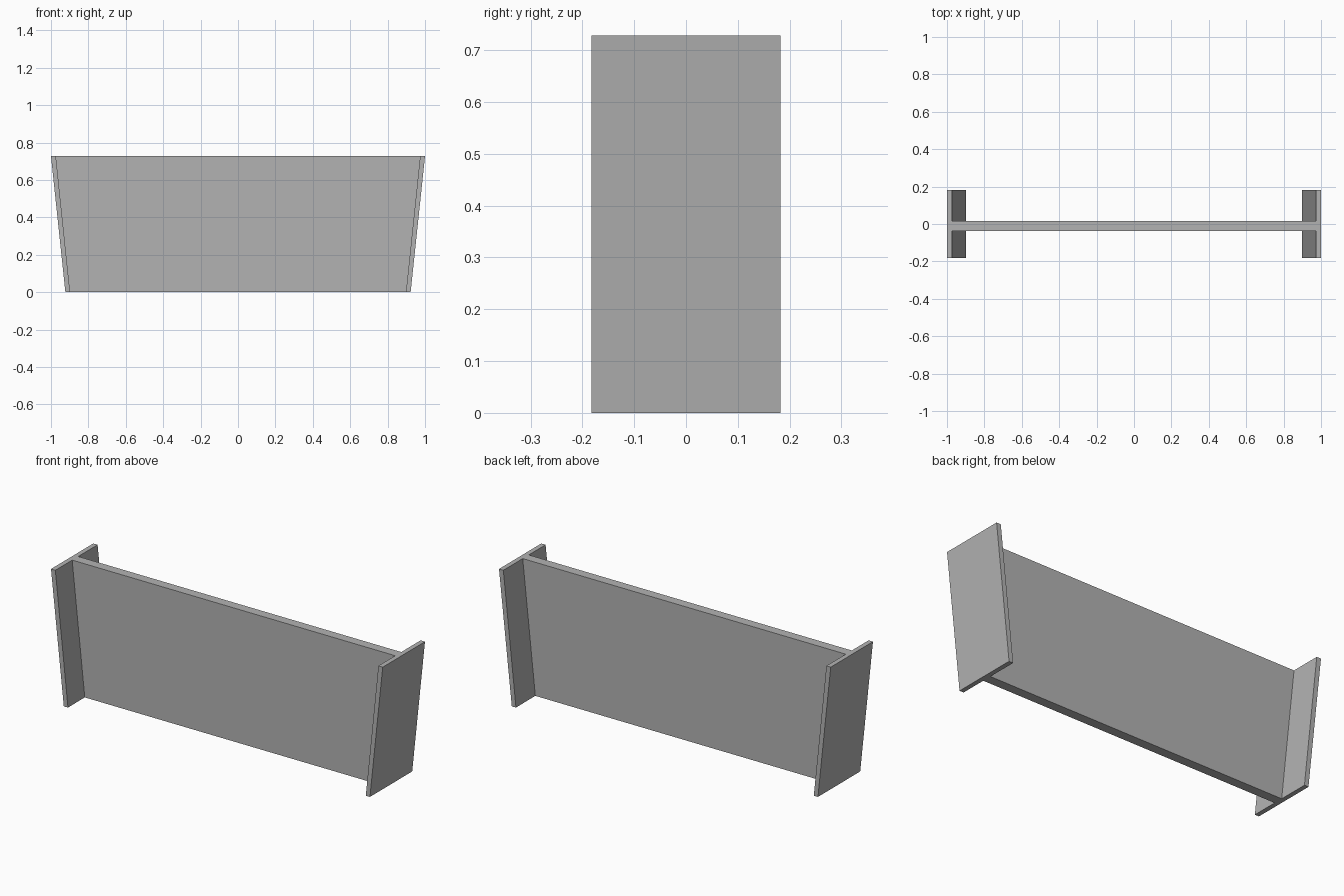
import bpy
import bmesh

cube = bpy.data.objects.get("Cube")
if cube:
    bpy.data.objects.remove(cube, do_unlink=True)

HEIGHT = 0.728

grey = bpy.data.materials.new("plain grey")
grey.use_nodes = True
colour = (0.45, 0.45, 0.45, 1)
grey.diffuse_color = colour
grey.node_tree.nodes["Principled BSDF"].inputs["Base Color"].default_value = colour


def slab(name, outline, y_front, y_back):
    """Extrude an (x, z) outline from y_front to y_back."""
    bm = bmesh.new()
    face = bm.faces.new([bm.verts.new((x, y_front, z)) for x, z in outline])
    new = bmesh.ops.extrude_face_region(bm, geom=[face])["geom"]
    verts = [v for v in new if isinstance(v, bmesh.types.BMVert)]
    bmesh.ops.translate(bm, verts=verts, vec=(0, y_back - y_front, 0))
    bmesh.ops.recalc_face_normals(bm, faces=bm.faces)
    mesh = bpy.data.meshes.new(name)
    bm.to_mesh(mesh)
    bm.free()
    mesh.materials.append(grey)
    obj = bpy.data.objects.new(name, mesh)
    bpy.context.collection.objects.link(obj)
    return obj


# Central upright panel, wider at the top, meeting the inner faces of the ends
slab("centre_panel",
     [(-0.898, 0), (0.898, 0), (0.974, HEIGHT), (-0.974, HEIGHT)],
     -0.037, 0.015)

# Outward leaning end boards
for side, name in ((1, "left_end_board"), (-1, "right_end_board")):
    slab(name,
         [(side * x, z) for x, z in
          ((0.898, 0), (0.923, 0), (1.0, HEIGHT), (0.974, HEIGHT))],
         -0.182, 0.182)
